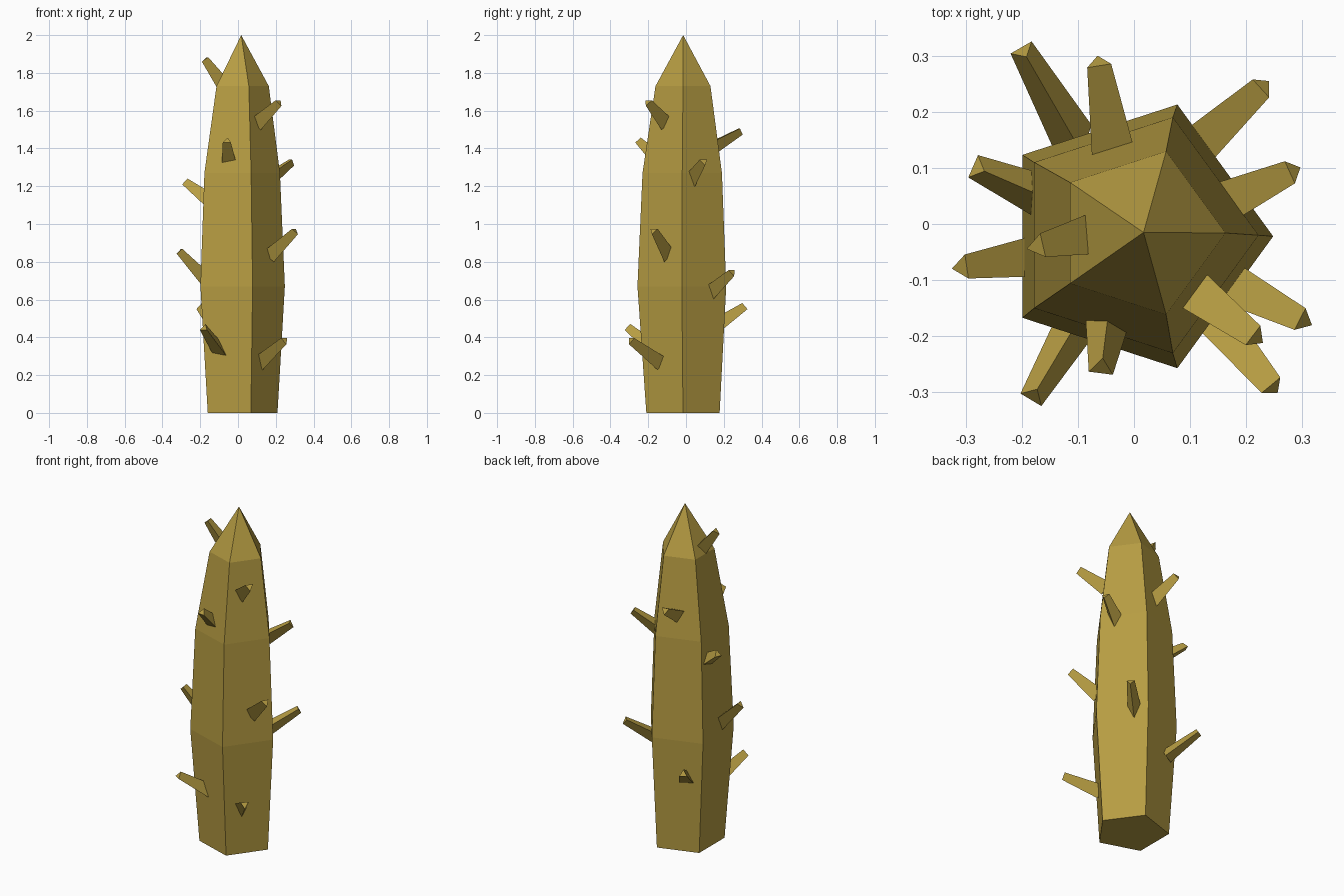
import bpy, bmesh, math
from mathutils import Vector

if "Cube" in bpy.data.objects:
    bpy.data.objects.remove(bpy.data.objects["Cube"])

mat = bpy.data.materials.new("olive gold")
mat.diffuse_color = (0.47, 0.335, 0.055, 1)
mat.use_nodes = True
mat.node_tree.nodes["Principled BSDF"].inputs["Base Color"].default_value = mat.diffuse_color


def finish(bm, name):
    bmesh.ops.recalc_face_normals(bm, faces=bm.faces)
    mesh = bpy.data.meshes.new(name)
    bm.to_mesh(mesh)
    bm.free()
    mesh.materials.append(mat)
    obj = bpy.data.objects.new(name, mesh)
    bpy.context.collection.objects.link(obj)
    return obj


def ring(bm, center, u, v, radius, sides, start=0.0):
    verts = []
    for i in range(sides):
        a = start + 2 * math.pi * i / sides
        verts.append(bm.verts.new(center + radius * (math.cos(a) * u + math.sin(a) * v)))
    return verts


def bridge(bm, low, high):
    n = len(low)
    for i in range(n):
        j = (i + 1) % n
        bm.faces.new((low[i], low[j], high[j], high[i]))


# five-sided trunk: centre x, centre y, height, radius
X, Y = Vector((1, 0, 0)), Vector((0, 1, 0))
bm = bmesh.new()
rings = [ring(bm, Vector((cx, cy, z)), X, Y, r, 5) for cx, cy, z, r in (
    (0.005, -0.016, 0.0, 0.204),
    (0.001, -0.022, 0.67, 0.247),
    (0.001, -0.020, 1.27, 0.221),
    (0.010, -0.016, 1.73, 0.153))]
bm.faces.new(rings[0])
for low, high in zip(rings, rings[1:]):
    bridge(bm, low, high)
apex = bm.verts.new((0.017, -0.015, 2.0))
for i in range(5):
    bm.faces.new((rings[-1][i], rings[-1][(i + 1) % 5], apex))
finish(bm, "trunk")

# blunt three-sided thorns: root on the trunk, tip, ridge on top or underneath
thorns = [
    ((0.130, -0.150, 0.28), (0.248, -0.292, 0.385), False),
    ((-0.095, -0.165, 0.33), (-0.180, -0.307, 0.45), True),
    ((-0.115, 0.165, 0.46), (-0.198, 0.309, 0.56), True),
    ((0.115, 0.140, 0.65), (0.231, 0.246, 0.745), False),
    ((-0.180, -0.058, 0.73), (-0.307, -0.077, 0.86), False),
    ((0.180, -0.110, 0.85), (0.303, -0.173, 0.965), False),
    ((-0.165, 0.050, 1.13), (-0.280, 0.100, 1.22), True),
    ((0.175, 0.045, 1.25), (0.284, 0.095, 1.33), False),
    ((-0.047, -0.170, 1.35), (-0.058, -0.257, 1.44), True),
    ((-0.040, 0.145, 1.415), (-0.063, 0.288, 1.495), False),
    ((0.115, -0.125, 1.55), (0.218, -0.203, 1.645), False),
    ((-0.085, -0.020, 1.76), (-0.172, -0.040, 1.875), False)]
for n, (root, tip, ridge_up) in enumerate(thorns, 1):
    root, tip = Vector(root), Vector(tip)
    d = (tip - root).normalized()
    side = d.cross(Vector((0, 0, 1))).normalized()
    up = side.cross(d)
    start = math.pi / 2 if ridge_up else -math.pi / 2
    bm = bmesh.new()
    base = ring(bm, root - d * 0.025, side, up, 0.046, 3, start)
    end = ring(bm, tip, side, up, 0.025, 3, start)
    bridge(bm, base, end)
    bm.faces.new(base)
    bm.faces.new(end)
    finish(bm, f"thorn_{n}")
